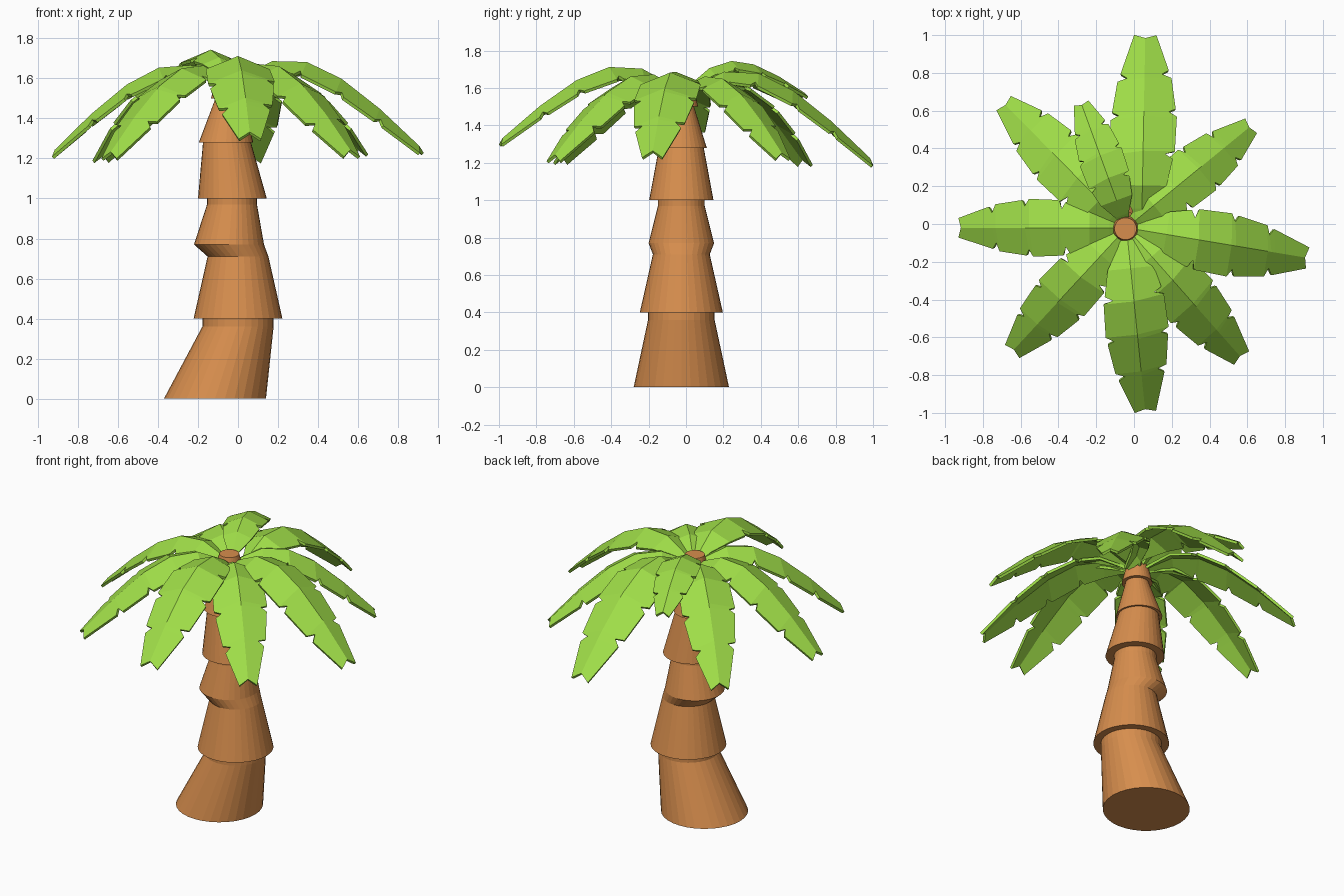
import bpy, bmesh, math
from mathutils import Vector

if "Cube" in bpy.data.objects:
    bpy.data.objects.remove(bpy.data.objects["Cube"])


def material(name, color):
    m = bpy.data.materials.new(name)
    m.diffuse_color = (*color, 1)
    m.use_nodes = True
    m.node_tree.nodes["Principled BSDF"].inputs["Base Color"].default_value = m.diffuse_color
    return m


def add_object(name, bm, mat):
    bmesh.ops.recalc_face_normals(bm, faces=bm.faces)
    mesh = bpy.data.meshes.new(name)
    bm.to_mesh(mesh)
    bm.free()
    mesh.materials.append(mat)
    ob = bpy.data.objects.new(name, mesh)
    bpy.context.collection.objects.link(ob)
    return ob


bark = material("bark", (0.68, 0.27, 0.075))
green = material("leaf_green", (0.35, 0.73, 0.065))

# Trunk: one skin through stacked flaring rings (x centre, radius, z)
RINGS = [(-0.115, 0.255, 0), (0, 0.178, 0.36), (0, 0.178, 0.40),
         (0, 0.222, 0.40), (0, 0.152, 0.71), (-0.045, 0.175, 0.77),
         (-0.03, 0.125, 0.97), (-0.03, 0.125, 1.0), (-0.028, 0.172, 1.0),
         (-0.055, 0.12, 1.28), (-0.06, 0.136, 1.28), (-0.045, 0.068, 1.50),
         (-0.045, 0.09, 1.50), (-0.045, 0.058, 1.635)]
SIDES = 32
bm = bmesh.new()
loops = []
for cx, r, z in RINGS:
    loops.append([bm.verts.new((cx + r * math.cos(2 * math.pi * i / SIDES),
                                -0.025 + r * math.sin(2 * math.pi * i / SIDES), z))
                  for i in range(SIDES)])
for a, b in zip(loops, loops[1:]):
    for i in range(SIDES):
        j = (i + 1) % SIDES
        bm.faces.new((a[i], a[j], b[j], b[i]))
bm.faces.new(loops[0][::-1])
bm.faces.new(loops[-1])
add_object("trunk", bm, bark)

# Leaf: ridge height and notched half width along a unit length
RIDGE = [(0, 0), (0.2, 0.11), (0.4, 0.10), (0.58, 0.01), (0.78, -0.15), (1, -0.36)]
EDGE = [(0.0, 0.02), (0.10, 0.055), (0.22, 0.125), (0.36, 0.155), (0.385, 0.115),
        (0.40, 0.165), (0.58, 0.172), (0.605, 0.13), (0.62, 0.165), (0.78, 0.14),
        (0.80, 0.09), (0.82, 0.125), (1.0, 0.058)]


def ridge_height(t):
    for (t0, h0), (t1, h1) in zip(RIDGE, RIDGE[1:]):
        if t <= t1:
            return h0 + (h1 - h0) * (t - t0) / (t1 - t0)
    return RIDGE[-1][1]


def leaf(name, root, tip):
    start = Vector((root[0], root[1], 1.575))
    flat = Vector((tip[0] - root[0], tip[1] - root[1], 0))
    length = flat.length
    side = Vector((-flat.y, flat.x, 0)).normalized()
    tilt = tip[2] - start.z - length * RIDGE[-1][1]

    def point(t, w):
        z = length * (ridge_height(t) - 0.4 * abs(w)) + tilt * t
        return start + flat * t + side * w * length + Vector((0, 0, z))

    bm = bmesh.new()
    rows = []
    for i, (t, w) in enumerate(EDGE):
        # the two edges are slightly staggered; the tip is a little concave
        shift = 0.025 if 2 < i < len(EDGE) - 1 else 0
        mid = t - 0.015 if i == len(EDGE) - 1 else t
        rows.append([bm.verts.new(p) for p in
                     (point(t - shift, w), point(mid, 0), point(t, -w))])
    for a, b in zip(rows, rows[1:]):
        for k in (0, 1):
            bm.faces.new((a[k], b[k], b[k + 1], a[k + 1]))
    bmesh.ops.recalc_face_normals(bm, faces=bm.faces)
    if sum(f.normal.z for f in bm.faces) < 0:
        bmesh.ops.reverse_faces(bm, faces=bm.faces)
    mesh = bpy.data.meshes.new(name)
    bm.to_mesh(mesh)
    bm.free()
    mesh.materials.append(green)
    ob = bpy.data.objects.new(name, mesh)
    bpy.context.collection.objects.link(ob)
    mod = ob.modifiers.new("thickness", 'SOLIDIFY')
    mod.thickness = 0.016
    mod.offset = -1


# Crown: nine leaves, the last one short and raised
C = (-0.04, -0.02)
leaf("leaf_back", (0.04, -0.02), (0.06, 1.0, 1.21))
leaf("leaf_back_right", C, (0.62, 0.52, 1.24))
leaf("leaf_right", C, (0.92, -0.18, 1.25))
leaf("leaf_front_right", C, (0.57, -0.71, 1.23))
leaf("leaf_front", C, (0.06, -0.995, 1.32))
leaf("leaf_front_left", C, (-0.645, -0.675, 1.22))
leaf("leaf_left", C, (-0.93, -0.02, 1.23))
leaf("leaf_back_left", C, (-0.69, 0.64, 1.21))
leaf("leaf_short_raised", C, (-0.28, 0.64, 1.57))
